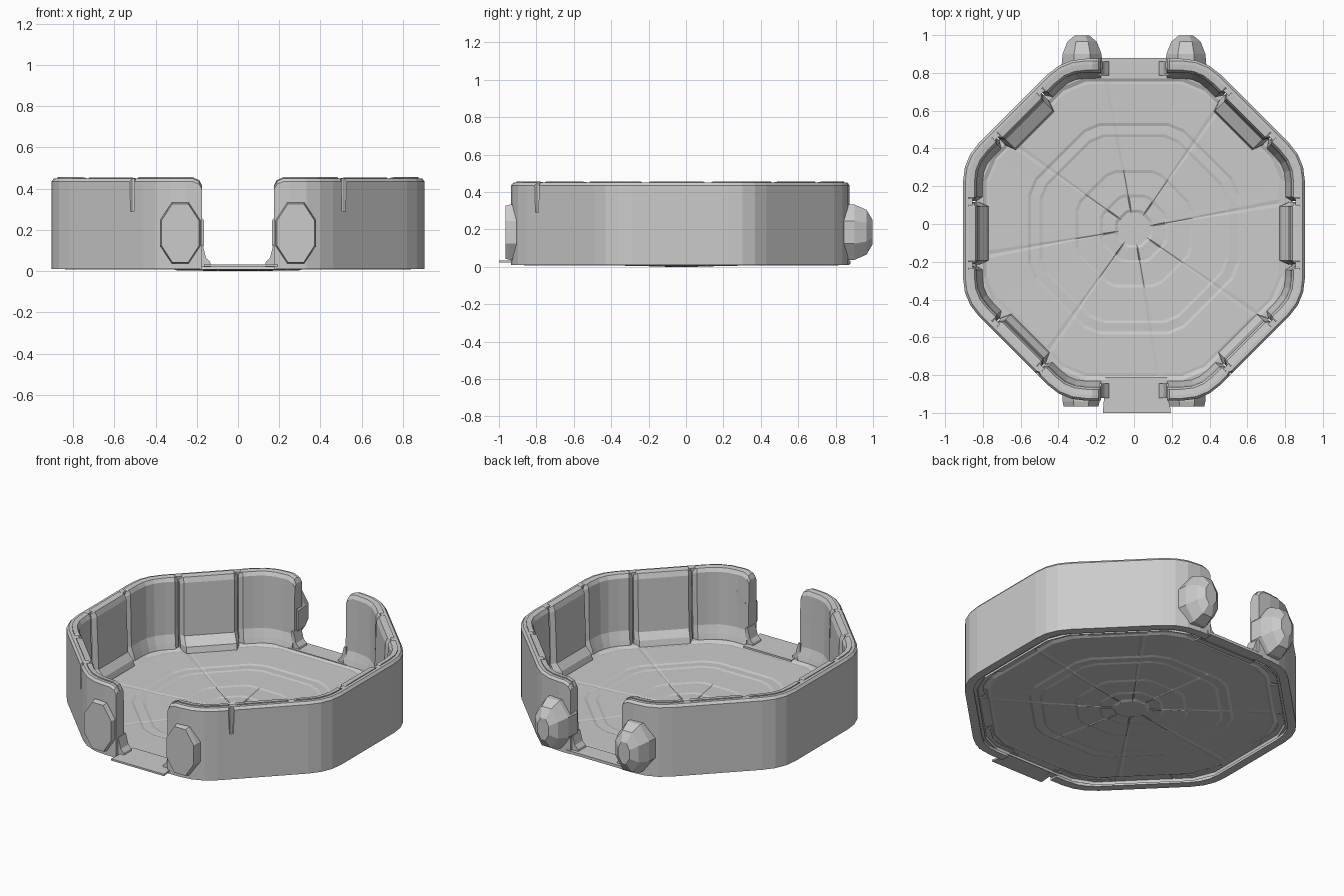
import bpy, bmesh
from math import cos, sin, pi, radians
from mathutils import Vector

if "Cube" in bpy.data.objects:
    bpy.data.objects.remove(bpy.data.objects["Cube"])

A, T, CY = 0.905, 0.375, -0.03     # octagon apothem, half side, centre y


def loft(name, rings, cap_start=True, cap_end=True, mirror=True):
    """Skin a list of equal-length closed rings."""
    bm = bmesh.new()
    vs = [[bm.verts.new(p) for p in r] for r in rings]
    n = len(vs[0])
    for a, b in zip(vs, vs[1:]):
        for i in range(n):
            bm.faces.new((a[i], a[(i + 1) % n], b[(i + 1) % n], b[i]))
    if cap_start:
        bm.faces.new(vs[0][::-1])
    if cap_end:
        bm.faces.new(vs[-1])
    bmesh.ops.recalc_face_normals(bm, faces=bm.faces)
    me = bpy.data.meshes.new(name)
    bm.to_mesh(me)
    bm.free()
    ob = bpy.data.objects.new(name, me)
    bpy.context.collection.objects.link(ob)
    if mirror:
        ob.modifiers.new("mirror", 'MIRROR').use_mirror_merge = False
    return ob


# Right-hand outline of the wall, from back gap to front gap, corners rounded
base = [Vector(p) for p in ((0.175, CY + A), (T, CY + A), (A, CY + T),
                            (A, CY - T), (T, CY - A), (0.175, CY - A))]
path = [base[0]]
for p, c, q in zip(base, base[1:], base[2:]):
    a = c + (p - c).normalized() * 0.12
    b = c + (q - c).normalized() * 0.12
    path += [a * (1 - t) ** 2 + c * 2 * t * (1 - t) + b * t * t
             for t in (0, 1 / 3, 2 / 3, 1)]
path.append(base[-1])
arc = [0.0]
for p, q in zip(path, path[1:]):
    arc.append(arc[-1] + (q - p).length)
LEN = arc[-1]


def seg_normal(i):
    d = (path[i + 1] - path[i]).normalized()
    return Vector((d.y, -d.x))         # points inward


def at(s):
    """Point and inward normal at arc length s."""
    for i in range(1, len(path) - 1):
        if abs(s - arc[i]) < 1e-5:
            return path[i], (seg_normal(i - 1) + seg_normal(i)).normalized()
    i = max(k for k in range(len(path) - 1) if arc[k] <= s + 1e-6)
    f = (s - arc[i]) / (arc[i + 1] - arc[i])
    return path[i].lerp(path[i + 1], f), seg_normal(i)


def nearest(p):
    return min((k * LEN / 2000 for k in range(2001)),
               key=lambda s: (at(s)[0] - Vector(p)).length)


GAP_END = [(0, 0.04, 1), (0.013, 0.014, 1), (0.045, 0, 1)]   # distance, drop, depth
GROOVE = [(0, 0.014, 0.55), (0.022, 0, 1)]


for_inward = seg_normal(0).y < 0
if not for_inward:
    raise ValueError("outline direction")


def sweep(name, s0, s1, profile, e0, e1):
    """Sweep (inset, z) profile along the outline, easing both ends."""
    st = [(s0 + d, z, f) for d, z, f in e0]
    st += [(s, 0, 1) for s in arc if st[-1][0] + 1e-4 < s < s1 - e1[-1][0] - 1e-4]
    st += [(s1 - d, z, f) for d, z, f in reversed(e1)]
    rings, o0 = [], profile[0][0]
    for s, drop, f in st:
        p, n = at(s)
        ring = []
        for o, z in profile:
            q = p + n * (o0 + (o - o0) * f)
            ring.append((q.x, q.y, z * (1 - drop / 0.455)))
        rings.append(ring)
    return loft(name, rings)


# Outer wall shell
wall = sweep("outer_wall", 0, LEN,
             [(0, 0.01), (0, 0.435), (0.012, 0.45), (0.05, 0.45), (0.05, 0.01)],
             GAP_END, GAP_END)

# Inner liner: panels on the flats, curved sections around the corners
M = (A + T) / 2
HALF = 0.165
mids = [nearest((M, CY + M)), nearest((A, -0.05)), nearest((M, CY - M))]
corner_prof = [(0.03, 0.025), (0.105, 0.025), (0.095, 0.06), (0.078, 0.11),
               (0.072, 0.43), (0.06, 0.452), (0.03, 0.456)]
edges = [0]
for m, curb, label in zip(mids, (0.165, 0.135, 0.13), ("back", "side", "front")):
    sweep(label + "_panel", m - HALF, m + HALF,
          [(0.03, 0.025), (curb, 0.025), (curb - 0.01, 0.06), (0.09, 0.10),
           (0.078, 0.42), (0.066, 0.45), (0.03, 0.455)], GROOVE, GROOVE)
    edges += [m - HALF - 0.006, m + HALF + 0.006]
edges.append(LEN)
for k in range(4):
    sweep("corner_liner", edges[2 * k], edges[2 * k + 1], corner_prof,
          GAP_END if k == 0 else GROOVE, GAP_END if k == 3 else GROOVE)

# Tapered slits outside the front diagonals
p, n = at(mids[2] + 0.18)
bpy.ops.mesh.primitive_cone_add(vertices=8, radius1=0.011, radius2=0.02, depth=0.22,
                                location=(p.x, p.y, 0.40))
cutter = bpy.context.object
cutter.name = "slit_cutter"
cutter.hide_render = True
cutter.hide_viewport = True
cut = wall.modifiers.new("slit", 'BOOLEAN')
cut.operation, cut.object, cut.solver = 'DIFFERENCE', cutter, 'EXACT'
wall.modifiers.move(1, 0)

# Small flared feet at the gap ends
for label, y0, y1 in (("back", 0.785, 0.86), ("front", -0.92, -0.845)):
    loft(label + "_gap_foot", [[(0.185, y, 0.02), (0.13, y, 0.02), (0.135, y, 0.045),
                                (0.155, y, 0.065), (0.172, y, 0.13), (0.185, y, 0.13)]
                               for y in (y0, y1)])


# Faceted knobs flanking the gaps
def knob(name, cx, sections):
    rings = []
    for y, rx, rz in sections:
        rings.append([(cx + rx * cos(a) / cos(pi / 8), y, 0.185 + rz * sin(a) / cos(pi / 8))
                      for a in (pi / 8 + k * pi / 4 for k in range(8))])
    loft(name, rings)


knob("back_knob", 0.275, [(0.82, 0.11, 0.145), (0.90, 0.103, 0.148),
                          (0.965, 0.078, 0.12), (0.998, 0.038, 0.065)])
knob("front_knob", 0.28, [(-0.86, 0.10, 0.148), (-0.94, 0.098, 0.148),
                          (-0.965, 0.092, 0.142)])

# Dished floor with concentric octagonal steps and radial grooves
angles = []
for k in range(8):
    b = 45 * k
    angles += [(b - 18, 0), (b + 8.5, 0), (b + 10, 0.003), (b + 11.5, 0), (b + 18, 0)]
floor_prof = [(0.84, 0.008), (0.835, 0.028), (0.80, 0.03), (0.78, 0.02), (0.765, 0.022),
              (0.56, 0.019), (0.545, 0.014), (0.50, 0.016), (0.485, 0.012), (0.31, 0.011),
              (0.295, 0.007), (0.18, 0.008), (0.165, 0.004), (0.10, 0.006), (0.085, 0.0)]
rings = []
for r, z in floor_prof:
    ring = []
    for deg, dip in angles:
        off = (deg + 22.5) % 45 - 22.5
        d = r / cos(radians(off))
        z2 = max(0, z - dip) if r < 0.77 else z
        ring.append((d * cos(radians(deg)), -0.025 + d * sin(radians(deg)), z2))
    rings.append(ring)
loft("floor", rings, cap_start=False, mirror=False)
for poly in bpy.data.objects["floor"].data.polygons[:1]:
    if poly.normal.z < -0.5:
        bpy.data.objects["floor"].data.flip_normals()


# Back threshold and front entry plate
def plate(name, x0, x1, w0, w1, y0, y1, z0, z1):
    loft(name, [[(x0, y0, z0), (x1, y0, z0), (w1, y1, z0), (w0, y1, z0)],
                [(x0, y0, z1), (x1, y0, z1), (w1, y1, z1), (w0, y1, z1)]], mirror=False)


plate("back_threshold", -0.2, 0.2, -0.2, 0.2, 0.77, 0.88, 0.015, 0.032)
plate("front_plate", -0.165, 0.195, -0.15, 0.175, -1.0, -0.81, 0.022, 0.033)
